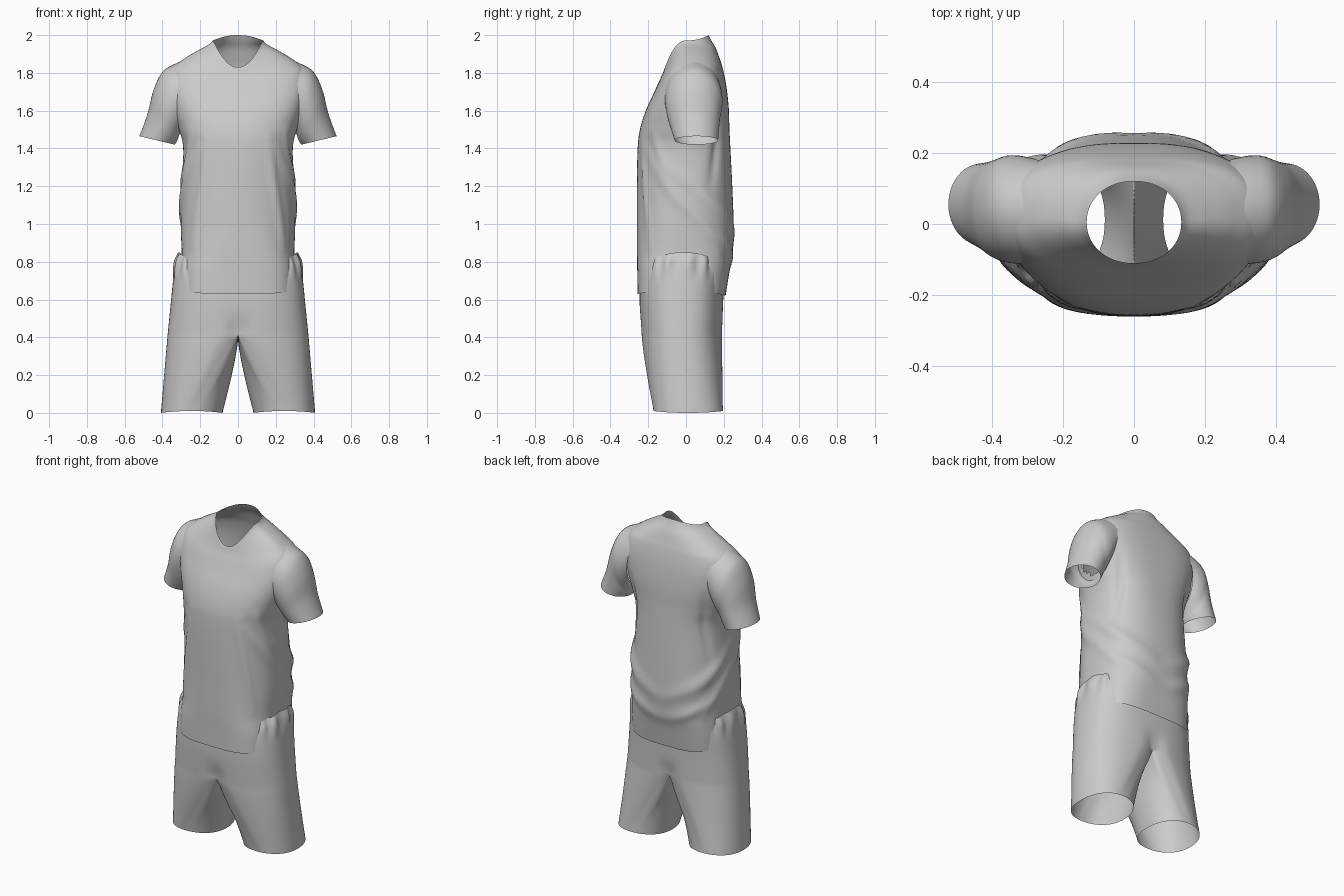
import bpy, bmesh, math
from mathutils import Vector

cube = bpy.data.objects.get("Cube")
if cube:
    bpy.data.objects.remove(cube, do_unlink=True)

fabric = bpy.data.materials.new("grey_fabric")
fabric.use_nodes = True
GREY = (0.6, 0.6, 0.6, 1)
fabric.diffuse_color = GREY
fabric.node_tree.nodes["Principled BSDF"].inputs["Base Color"].default_value = GREY
SEGMENTS = 96
STEPS = 8


def smooth_rows(rows):
    """Catmull-Rom interpolation between key sections."""
    out = []
    for i in range(len(rows) - 1):
        a, b, c, d = (rows[max(0, min(len(rows) - 1, i + k))] for k in (-1, 0, 1, 2))
        for s in range(STEPS):
            t = s / STEPS
            out.append([q + t / 2 * (r - p + t * (2 * p - 5 * q + 4 * r - u
                        + t * (3 * (q - r) + u - p)))
                        for p, q, r, u in zip(a, b, c, d)])
    return out + [list(rows[-1])]


def power(v, p):
    return math.copysign(abs(v) ** (2 / p), v)


def oval(row, a):
    """Squarish section whose front, side and back heights may differ."""
    zf, zs, zb, rx, yf, yb, p = row
    s = power(math.sin(a), p)
    z = zs + ((zf if s < 0 else zb) - zs) * abs(s) ** 2.3
    return Vector((rx * power(math.cos(a), p), (yf + yb) / 2 + (yb - yf) / 2 * s, z))


def skin(bm, loops, closed):
    for lo, hi in zip(loops, loops[1:]):
        n = len(lo)
        for i in range(n if closed else n - 1):
            j = (i + 1) % n
            bm.faces.new((lo[i], lo[j], hi[j], hi[i]))


def finish(name, bm, mirror=False):
    bmesh.ops.recalc_face_normals(bm, faces=bm.faces[:])
    mesh = bpy.data.meshes.new(name)
    bm.to_mesh(mesh)
    bm.free()
    mesh.materials.append(fabric)
    for f in mesh.polygons:
        f.use_smooth = True
    obj = bpy.data.objects.new(name, mesh)
    bpy.context.collection.objects.link(obj)
    if mirror:
        obj.modifiers.new("Mirror", "MIRROR").merge_threshold = 0.0005


# Cloth folds: start angle, start height, end angle, end height, size, width
FOLDS = [(-50, 1.4, 40, 0.86, 0.012, 0.03), (-62, 1.45, -42, 0.88, 0.011, 0.025),
         (-20, 1.32, 60, 0.97, 0.01, 0.035), (15, 1.15, 92, 0.93, 0.011, 0.035),
         (25, 0.95, 92, 0.8, 0.011, 0.03), (-40, 1.5, -15, 1.25, 0.01, 0.025),
         (48, 1.6, 30, 1.2, -0.014, 0.03)]


def fold_height(a, z):
    side = math.atan2(math.sin(a), abs(math.cos(a)))
    p, total = Vector((side * 0.28, z)), 0
    for a0, z0, a1, z1, size, width in FOLDS:
        u = Vector((math.radians(a0) * 0.28, z0))
        v = Vector((math.radians(a1) * 0.28, z1)) - u
        t = max(0, min(1, (p - u).dot(v) / v.length_squared))
        d = (p - u - v * t).length
        total += size * math.sin(math.pi * (0.1 + 0.8 * t)) * math.exp(-(d / width) ** 2)
    return total


# Shirt body, hem to neckline: front, side, back height, half width, front, back, squareness
BODY = [(.63, .65, .62, .3, -.256, .21, 3.4), (.75, .75, .73, .3, -.258, .227, 3.2),
        (.85, .85, .85, .298, -.26, .247, 2.8), (1, 1, 1, .303, -.26, .252, 2.5),
        (1.2, 1.2, 1.2, .298, -.26, .245, 2.4), (1.4, 1.4, 1.4, .29, -.256, .235, 2.5),
        (1.5, 1.5, 1.5, .312, -.244, .23, 2.6), (1.6, 1.61, 1.62, .345, -.213, .226, 2.7),
        (1.69, 1.73, 1.74, .368, -.172, .212, 2.7), (1.75, 1.82, 1.83, .35, -.145, .193, 2.6),
        (1.78, 1.875, 1.88, .285, -.131, .177, 2.4), (1.8, 1.92, 1.93, .21, -.122, .158, 2.2),
        (1.82, 1.95, 1.97, .155, -.115, .135, 2.1), (1.83, 1.972, 2, .133, -.11, .12, 2.1)]
bm = bmesh.new()
loops = []
for row in smooth_rows(BODY):
    loop = []
    for i in range(SEGMENTS):
        a = math.tau * i / SEGMENTS
        p = oval(row, a)
        p += Vector((math.cos(a), math.sin(a), 0)) * fold_height(a, p.z)
        loop.append(bm.verts.new(p))
    loops.append(loop)
skin(bm, loops, True)
# Armholes inside the sleeves
armhole = []
for f in bm.faces:
    c = f.calc_center_median()
    if abs(c.x) > .28 and ((c.y - .045) / .11) ** 2 + ((c.z - 1.64) / .13) ** 2 < 1:
        armhole.append(f)
bmesh.ops.delete(bm, geom=armhole, context="FACES")
finish("shirt_body", bm)

# Sleeves: outer x, outer z, inner x, inner z, centre y, half depth
SLEEVE = [(.25, 1.88, .305, 1.5, .035, .148), (.335, 1.847, .308, 1.48, .04, .152),
          (.4, 1.805, .313, 1.465, .042, .15), (.447, 1.71, .318, 1.45, .042, .14),
          (.48, 1.58, .325, 1.435, .048, .127), (.522, 1.465, .335, 1.42, .055, .115)]
bm = bmesh.new()
loops = []
for xo, zo, xi, zi, cy, ry in smooth_rows(SLEEVE):
    loop = []
    for i in range(SEGMENTS // 2):
        a = math.tau * 2 * i / SEGMENTS
        k = (1 + math.cos(a)) / 2
        loop.append(bm.verts.new((xi + (xo - xi) * k, cy + ry * math.sin(a),
                                  zi + (zo - zi) * k)))
    loops.append(loop)
skin(bm, loops, True)
finish("sleeves", bm, True)

# Shorts: half of the hips, then a leg tube closed by a crotch seam
HIPS = [(.78, .85, .78, .315, -.225, .2, 2.7), (.73, .8, .74, .332, -.238, .203, 2.7),
        (.68, .71, .68, .343, -.244, .2, 2.7), (.58, .58, .58, .356, -.246, .197, 2.6),
        (.41, .42, .42, .372, -.238, .195, 2.5)]
HALF = SEGMENTS // 2
bm = bmesh.new()
loops = []
for row in smooth_rows(HIPS):
    loop = []
    for i in range(HALF + 1):
        a = -math.pi / 2 + math.pi * i / HALF
        p = oval(row, a)
        out = Vector((math.cos(a), math.sin(a), 0))
        gather = 0.009 * math.sin(18 * a) * math.exp(-((p.z - .79) / .06) ** 2)
        dent = -0.025 * math.exp(-(p.x / .05) ** 2 - ((p.z - .42) / .08) ** 2)
        p += out * (gather * math.cos(a) + dent)
        if i in (0, HALF):
            p.x = 0
        loop.append(bm.verts.new(p))
    loops.append(loop)
skin(bm, loops, False)

front, back = loops[-1][0].co, loops[-1][-1].co
SEAM = 32
crotch = loops[-1][:]
for k in range(1, SEAM):
    p = back.lerp(front, k / SEAM)
    p.z -= 0.03 * math.sin(math.pi * k / SEAM)
    crotch.append(bm.verts.new(p))
legs = [crotch]
ROWS = 20
for r in range(1, ROWS + 1):
    t = r / ROWS
    loop = []
    for i, v in enumerate(crotch):
        a = -math.pi / 2 + (math.pi * i / HALF if i <= HALF
                            else math.pi * (1 + (i - HALF) / SEAM))
        hem = Vector((.245 + .163 * power(math.cos(a), 2.2),
                      .012 + .184 * power(math.sin(a), 2.2), .003 + .01 * math.sin(a) ** 2))
        p = v.co.lerp(hem, t)
        p.y = v.co.y + (hem.y - v.co.y) * t ** 1.3
        if hem.x < .245:
            p.x = v.co.x + (hem.x - v.co.x) * t ** 1.25
        loop.append(bm.verts.new(p))
    legs.append(loop)
skin(bm, legs, True)
low = min(v.co.z for v in bm.verts)
for v in legs[-1]:
    v.co.z -= low
finish("shorts", bm, True)
